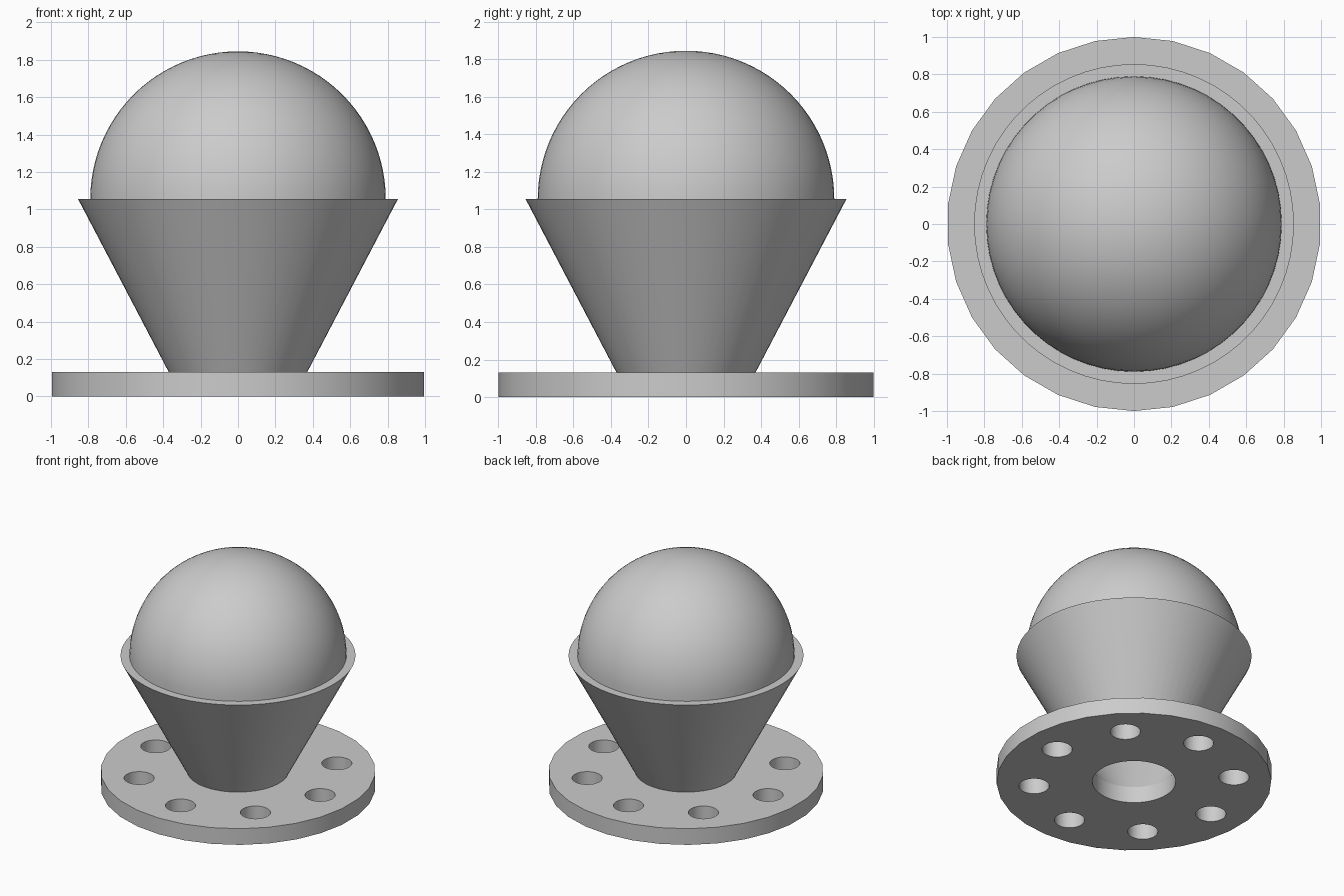
import bpy
import bmesh
from math import sin, cos, pi, tau, radians

if "Cube" in bpy.data.objects:
    bpy.data.objects.remove(bpy.data.objects["Cube"], do_unlink=True)

BASE_H, RIM_Z = 0.13, 1.055
DOME_R, BORE_R = 0.79, 0.303

grey = bpy.data.materials.new("light_grey")
grey.use_nodes = True
colour = (0.6, 0.6, 0.6, 1)
grey.diffuse_color = colour
grey.node_tree.nodes["Principled BSDF"].inputs["Base Color"].default_value = colour


def finish(obj):
    """Merge seams, fix normals, shade and colour a mesh object."""
    bm = bmesh.new()
    bm.from_mesh(obj.data)
    bmesh.ops.remove_doubles(bm, verts=bm.verts, dist=0.0001)
    bmesh.ops.recalc_face_normals(bm, faces=bm.faces)
    bm.to_mesh(obj.data)
    bm.free()
    obj.data.materials.clear()
    obj.data.materials.append(grey)
    bpy.ops.object.select_all(action="DESELECT")
    obj.select_set(True)
    bpy.context.view_layer.objects.active = obj
    bpy.ops.object.shade_smooth_by_angle(angle=radians(25))


def lathe(name, profile, segments, closed):
    """Spin a (radius, z) profile about the z axis."""
    bm = bmesh.new()
    verts = [bm.verts.new((r, 0, z)) for r, z in profile]
    pairs = list(zip(verts, verts[1:]))
    if closed:
        pairs.append((verts[-1], verts[0]))
    edges = [bm.edges.new(p) for p in pairs]
    bmesh.ops.spin(bm, geom=verts + edges, cent=(0, 0, 0), axis=(0, 0, 1),
                   angle=tau, steps=segments)
    mesh = bpy.data.meshes.new(name)
    bm.to_mesh(mesh)
    bm.free()
    obj = bpy.data.objects.new(name, mesh)
    bpy.context.collection.objects.link(obj)
    finish(obj)


# Base plate: filled outline with a centre bore and a ring of eight holes
plate = bpy.data.curves.new("base_plate", "CURVE")
plate.dimensions = "2D"
plate.fill_mode = "BOTH"
plate.extrude = BASE_H / 2


def add_circle(x, y, radius, sides):
    spline = plate.splines.new("POLY")
    spline.points.add(sides - 1)
    for i, point in enumerate(spline.points):
        a = pi / 2 + tau * i / sides
        point.co = (x + radius * cos(a), y + radius * sin(a), 0, 1)
    spline.use_cyclic_u = True


add_circle(0, 0, 1.0, 30)
add_circle(0, 0, BORE_R, 60)
for k in range(8):
    a = k * pi / 4
    add_circle(0.73 * cos(a), 0.73 * sin(a), 0.11, 30)

base = bpy.data.objects.new("base_plate", plate)
bpy.context.collection.objects.link(base)
base.location.z = BASE_H / 2
bpy.ops.object.select_all(action="DESELECT")
base.select_set(True)
bpy.context.view_layer.objects.active = base
bpy.ops.object.convert(target="MESH")
finish(bpy.context.view_layer.objects.active)

# Hollow flared cup
lathe("flared_cup", [(0.37, BASE_H), (0.855, RIM_Z), (DOME_R, RIM_Z),
                     (BORE_R, BASE_H)], 60, True)

# Dome resting in the rim, closed underneath
arc = [(DOME_R * cos(t * pi / 48), RIM_Z + DOME_R * sin(t * pi / 48))
       for t in range(25)]
lathe("dome", [(0, RIM_Z)] + arc, 60, False)
